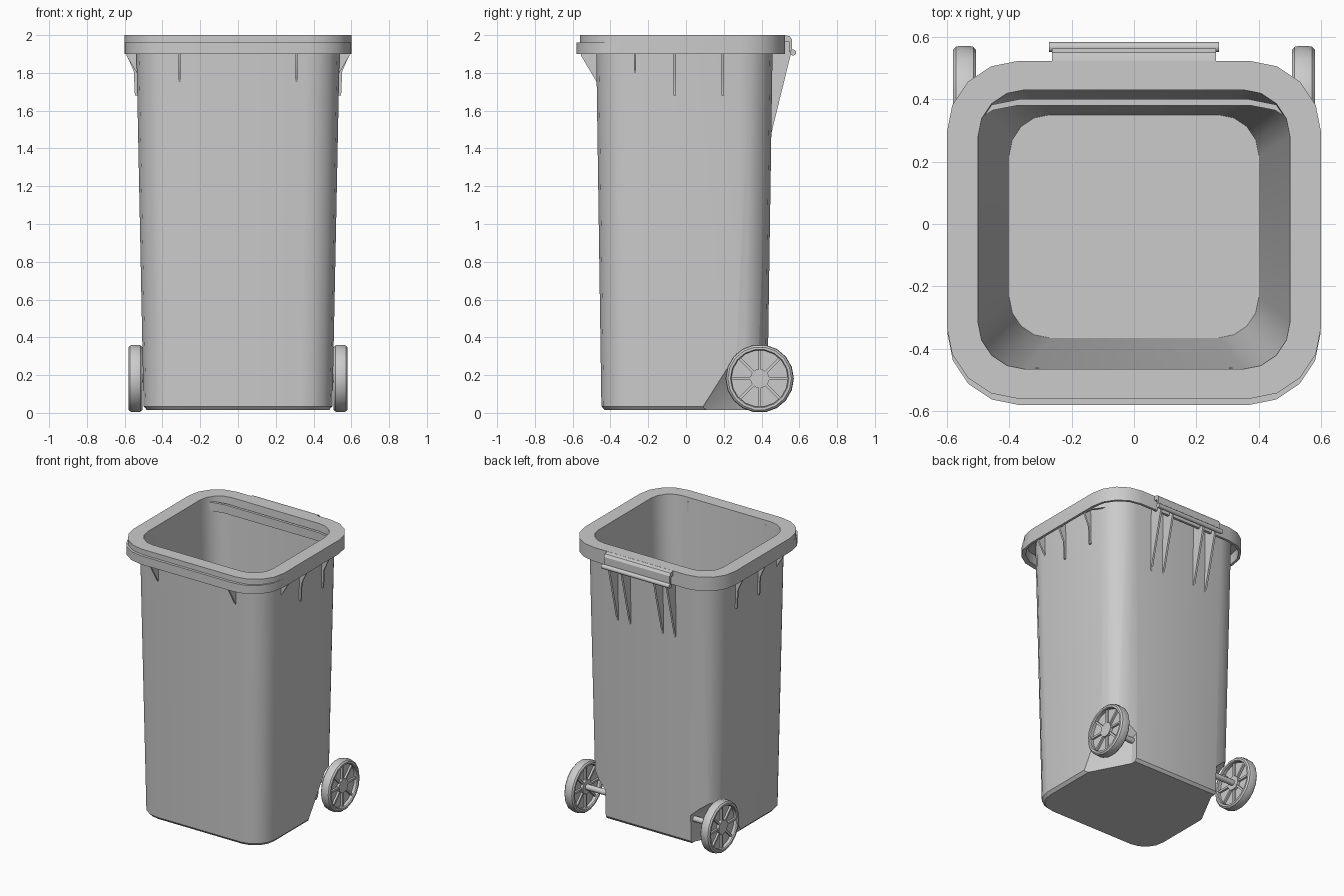
import bpy, bmesh, math
from mathutils import Vector, Matrix

if "Cube" in bpy.data.objects:
    bpy.data.objects.remove(bpy.data.objects["Cube"])


def finish(name, bm, smooth=True):
    bmesh.ops.recalc_face_normals(bm, faces=bm.faces)
    me = bpy.data.meshes.new(name)
    bm.to_mesh(me)
    bm.free()
    ob = bpy.data.objects.new(name, me)
    bpy.context.collection.objects.link(ob)
    if smooth:
        smooth_it(ob)
    return ob


def smooth_it(ob):
    bpy.ops.object.select_all(action='DESELECT')
    ob.select_set(True)
    bpy.context.view_layer.objects.active = ob
    bpy.ops.object.shade_smooth_by_angle(angle=math.radians(32))


def rounded_ring(bm, z, hx, y0, y1, r, seg=4):
    verts = []
    corners = [(hx - r, y1 - r), (-hx + r, y1 - r), (-hx + r, y0 + r), (hx - r, y0 + r)]
    for k, (cx, cy) in enumerate(corners):
        for i in range(seg + 1):
            a = (k + i / seg) * math.pi / 2
            verts.append(bm.verts.new((cx + r * math.cos(a), cy + r * math.sin(a), z)))
    return verts


def loft(name, sections, closed=False):
    """Skin rounded-rectangle sections; cap the ends or close into a tube."""
    bm = bmesh.new()
    rings = [rounded_ring(bm, *s) for s in sections]
    n = len(rings[0])
    pairs = list(zip(rings, rings[1:]))
    if closed:
        pairs.append((rings[-1], rings[0]))
    for a, b in pairs:
        for i in range(n):
            bm.faces.new((a[i], a[(i + 1) % n], b[(i + 1) % n], b[i]))
    if not closed:
        bm.faces.new(rings[0])
        bm.faces.new(rings[-1])
    return finish(name, bm)


def prism(name, profile, centre, width, axis='X'):
    """Extrude a (depth, z) profile along X (depth = y) or along Y (depth = x)."""
    bm = bmesh.new()
    sides = []
    for t in (centre - width / 2, centre + width / 2):
        sides.append([bm.verts.new((t, d, z) if axis == 'X' else (d, t, z)) for d, z in profile])
    a, b = sides
    n = len(a)
    for i in range(n):
        bm.faces.new((a[i], a[(i + 1) % n], b[(i + 1) % n], b[i]))
    bm.faces.new(a)
    bm.faces.new(b)
    return finish(name, bm)


def rod(name, x0, x1, y, z, r, seg=16):
    bm = bmesh.new()
    m = Matrix.Translation(((x0 + x1) / 2, y, z)) @ Matrix.Rotation(math.pi / 2, 4, 'Y')
    bmesh.ops.create_cone(bm, cap_ends=True, segments=seg, radius1=r, radius2=r,
                          depth=abs(x1 - x0), matrix=m)
    return finish(name, bm)


# Hollow body with overhanging rim skirt
body = loft("bin_body", [
    (0.015, 0.482, -0.430, 0.415, 0.15),
    (0.035, 0.500, -0.448, 0.430, 0.165),
    (1.970, 0.539, -0.476, 0.459, 0.18),
    (1.970, 0.580, -0.540, 0.503, 0.21),
    (1.900, 0.582, -0.542, 0.505, 0.21),
    (1.900, 0.600, -0.560, 0.523, 0.23),
    (2.000, 0.600, -0.560, 0.523, 0.23),
    (2.000, 0.500, -0.465, 0.430, 0.15),
    (0.100, 0.400, -0.365, 0.350, 0.13)])

# Wheel recesses in the lower back corners
for s in (1, -1):
    bm = bmesh.new()
    for x, y, z in [(.53, .02, -.02), (.34, .38, -.02), (.34, .6, -.02), (.7, .6, -.02),
                    (.7, .02, -.02), (.34, .385, .2), (.34, .6, .30), (.53, .25, .33),
                    (.7, .25, .33), (.7, .6, .36)]:
        bm.verts.new((s * x, y, z))
    bmesh.ops.convex_hull(bm, input=bm.verts)
    cutter = finish("recess_cutter", bm, smooth=False)
    cutter.hide_render = True
    mod = body.modifiers.new("recess", 'BOOLEAN')
    mod.operation, mod.solver, mod.object = 'DIFFERENCE', 'EXACT', cutter
    bpy.context.view_layer.objects.active = body
    bpy.ops.object.modifier_apply(modifier=mod.name)
    bpy.data.objects.remove(cutter)
smooth_it(body)

# Protruding lower lip around the front of the rim
loft("rim_front_lip", [
    (1.900, 0.598, -0.580, 0.40, 0.23),
    (1.962, 0.598, -0.580, 0.40, 0.23),
    (1.962, 0.584, -0.544, 0.38, 0.21),
    (1.900, 0.584, -0.544, 0.38, 0.21)], closed=True)

# Hinge ledge and rod at the back
prism("hinge_ledge", [(0.50, 2.0), (0.53, 1.999), (0.55, 1.993), (0.562, 1.975), (0.562, 1.91),
                      (0.545, 1.91), (0.545, 1.965), (0.50, 1.965)], 0, 0.525)
rod("hinge_rod", -0.272, 0.272, 0.567, 1.908, 0.016, 12)

# Support ribs under the rim
for s in (1, -1):
    prism("front_rib", [(-0.46, 1.97), (-0.555, 1.97), (-0.555, 1.89), (-0.472, 1.75), (-0.46, 1.75)],
          s * 0.31, 0.012)
    for x in (0.13, 0.23):
        prism("back_rib", [(0.44, 1.968), (0.555, 1.968), (0.555, 1.90), (0.452, 1.48), (0.44, 1.48)],
              s * x, 0.014)
    prism("side_rib", [(s * .52, 1.97), (s * .59, 1.97), (s * .59, 1.89), (s * .536, 1.80), (s * .52, 1.80)],
          -0.27, 0.012, 'Y')
    for y in (-0.06, 0.195):
        prism("side_rib", [(s * .52, 1.97), (s * .59, 1.97), (s * .588, 1.89), (s * .552, 1.81),
                           (s * .546, 1.68), (s * .52, 1.68)], y, 0.012, 'Y')

# Wheels: lathed tyre, disc, hub, spokes
WY, WZ = 0.39, 0.182
tyre_profile = [(.15, -.03), (.155, -.037), (.168, -.037), (.178, -.028), (.181, -.012),
                (.181, .012), (.178, .028), (.168, .037), (.155, .037), (.15, .03)]
for s in (1, -1):
    wx = s * 0.543
    bm = bmesh.new()
    N = 18
    rings = []
    for i in range(N):
        a = 2 * math.pi * i / N
        rings.append([bm.verts.new((wx + d, WY + r * math.cos(a), WZ + r * math.sin(a)))
                      for r, d in tyre_profile])
    m = len(tyre_profile)
    for i in range(N):
        p, q = rings[i], rings[(i + 1) % N]
        for j in range(m):
            bm.faces.new((p[j], q[j], q[(j + 1) % m], p[(j + 1) % m]))
    finish("wheel_tyre", bm)
    rod("wheel_disc", wx - 0.008, wx + 0.008, WY, WZ, 0.154, 18)
    rod("wheel_hub", wx - 0.027, wx + 0.027, WY, WZ, 0.05)
    bm = bmesh.new()
    for k in range(8):
        rot = Matrix.Rotation(k * math.pi / 4, 4, 'X')
        mat = (Matrix.Translation((wx, WY, WZ)) @ rot @ Matrix.Translation((0, 0.098, 0))
               @ Matrix.Diagonal((0.044, 0.112, 0.014, 1)))
        bmesh.ops.create_cube(bm, size=1, matrix=mat)
    finish("wheel_spokes", bm)

# Axle through the base
rod("axle", -0.545, 0.545, WY, WZ, 0.02, 12)
